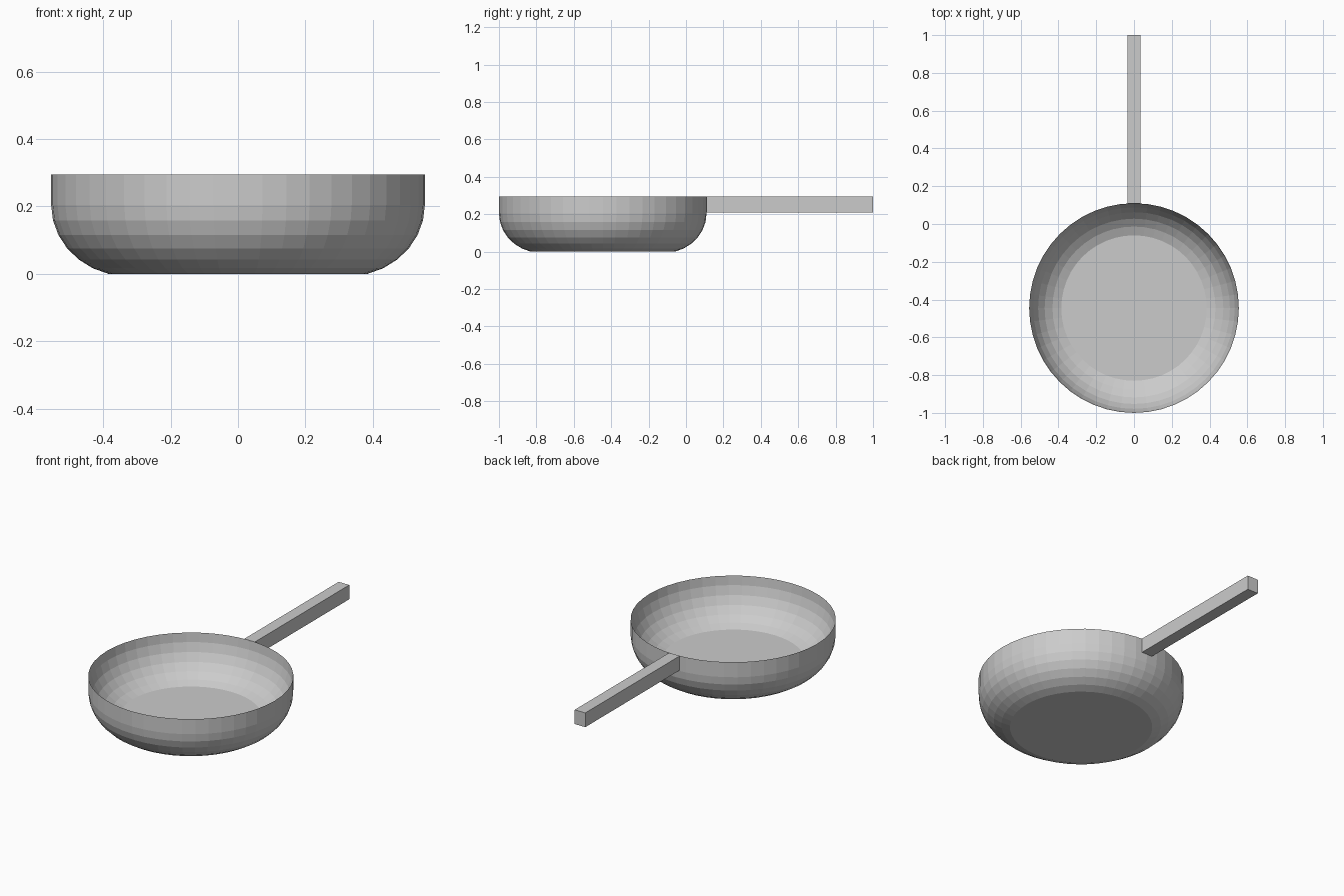
import bpy, bmesh
from math import sin, cos, pi, radians

if "Cube" in bpy.data.objects:
    bpy.data.objects.remove(bpy.data.objects["Cube"])

SEG = 48
CY = -0.445          # centre of the bowl
R = 0.555            # rim radius
BASE = 0.385         # flat base radius
TOP = 0.295
STEPS, END = 6, radians(75)


def make_object(name, bm):
    bmesh.ops.recalc_face_normals(bm, faces=bm.faces)
    mesh = bpy.data.meshes.new(name)
    bm.to_mesh(mesh)
    bm.free()
    obj = bpy.data.objects.new(name, mesh)
    bpy.context.collection.objects.link(obj)
    return obj


def curve(start, floor):
    """Rounded wall from height start down to the flat floor."""
    points = []
    for i in range(STEPS + 1):
        a = END * i / STEPS
        points.append((R - (R - BASE) * (1 - cos(a)) / (1 - cos(END)),
                       start - (start - floor) * sin(a) / sin(END)))
    return points


# Bowl: inner floor, inner wall up to a sharp rim, outer wall down to the base
profile = curve(TOP, 0.052)[::-1] + curve(0.205, 0.0)
bm = bmesh.new()
rings = [[bm.verts.new((r * cos(2 * pi * k / SEG), CY + r * sin(2 * pi * k / SEG), z))
          for k in range(SEG)] for r, z in profile]
for upper, lower in zip(rings, rings[1:]):
    for k in range(SEG):
        n = (k + 1) % SEG
        bm.faces.new((upper[k], lower[k], lower[n], upper[n]))
bm.faces.new(rings[0])
bm.faces.new(rings[-1])
make_object("pan_bowl", bm)

# Handle: square bar from the rim to the back
bm = bmesh.new()
bmesh.ops.create_cube(bm, size=1)
y0, y1, z0 = CY + R - 0.001, 1.0, 0.21
bmesh.ops.scale(bm, vec=(0.07, y1 - y0, TOP - z0), verts=bm.verts)
bmesh.ops.translate(bm, vec=(0, (y0 + y1) / 2, (z0 + TOP) / 2), verts=bm.verts)
make_object("pan_handle", bm)
